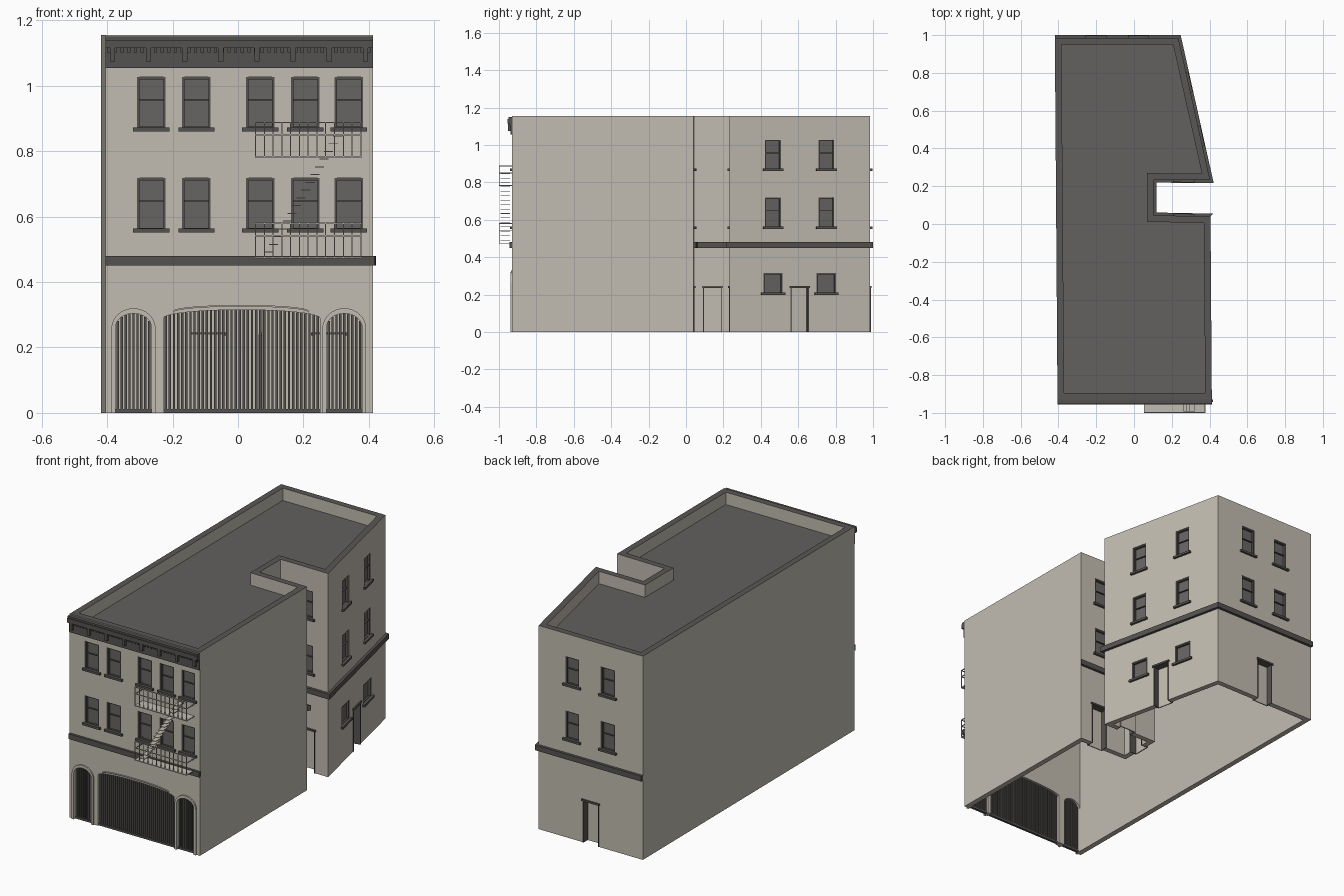
import bpy, bmesh, math
from mathutils import Matrix, Vector

cube = bpy.data.objects.get("Cube")
if cube:
    bpy.data.objects.remove(cube, do_unlink=True)


def material(name, rgb):
    m = bpy.data.materials.new(name)
    m.use_nodes = True
    m.diffuse_color = (*rgb, 1)
    m.node_tree.nodes["Principled BSDF"].inputs["Base Color"].default_value = (*rgb, 1)
    return m


WALL = material("warm stone", (0.54, 0.505, 0.44))
ROOF = material("roof grey", (0.122, 0.119, 0.113))
CAP = material("coping grey", (0.1, 0.097, 0.092))
TRIM = material("trim grey", (0.09, 0.086, 0.081))
GLASS = material("dull glass", (0.135, 0.131, 0.124))

parts = {}


def prism(part, pts, lo, hi, m=Matrix()):
    """Extrude a flat outline from lo to hi inside frame m."""
    if part not in parts:
        parts[part] = bmesh.new()
    bm = parts[part]
    a = [bm.verts.new(m @ Vector((x, y, lo))) for x, y in pts]
    b = [bm.verts.new(m @ Vector((x, y, hi))) for x, y in pts]
    faces = [bm.faces.new(a[::-1]), bm.faces.new(b)]
    for i in range(len(a)):
        j = (i + 1) % len(a)
        faces.append(bm.faces.new((a[i], a[j], b[j], b[i])))
    bmesh.ops.recalc_face_normals(bm, faces=faces)


def box(part, m, x0, x1, z0, z1, d0, d1):
    prism(part, [(x0, z0), (x1, z0), (x1, z1), (x0, z1)], d0, d1, m)


def finish(part, *mats):
    me = bpy.data.meshes.new(part)
    parts[part].to_mesh(me)
    parts[part].free()
    for m in mats:
        me.materials.append(m)
    ob = bpy.data.objects.new(part, me)
    bpy.context.collection.objects.link(ob)
    return ob


def inset(poly, d):
    """Offset a counter-clockwise outline inwards by d."""
    out = []
    for i, p in enumerate(poly):
        e1 = (p - poly[i - 1]).normalized()
        e2 = (poly[(i + 1) % len(poly)] - p).normalized()
        n1, n2 = Vector((-e1.y, e1.x)), Vector((-e2.y, e2.x))
        out.append(p + (n1 + n2) * d / (1 + n1.dot(n2)))
    return out


# Footprint, counter-clockwise from the street corner
P = [Vector(p) for p in ((-.405, -.93), (.412, -.93), (.405, .04), (.104, .046),
                         (.104, .234), (.403, .232), (.235, .985), (-.419, .985))]
FRONT, SOUTH, COURT, NORTH, SLANT, BACK = 0, 2, 3, 4, 5, 6


def wall_frame(i):
    """Local x along the wall, y up, z outwards."""
    u = (P[i + 1] - P[i]).normalized()
    return Matrix(((u.x, 0, u.y, P[i].x), (u.y, 0, -u.x, P[i].y),
                   (0, 1, 0, 0), (0, 0, 0, 1)))


def along(i, c):
    """Frame centred on world x (or y on the side walls) = c."""
    u = (P[i + 1] - P[i]).normalized()
    axis = 1 if i in (COURT, SLANT) else 0
    return wall_frame(i) @ Matrix.Translation(((c - P[i][axis]) / u[axis], 0, 0))


def window(i, c, z0, z1, w=.087, rail=True):
    m, h, f = along(i, c), w / 2, .007
    box("openings", m, -h, h, z0, z1, -.02, .02)
    box("window_glass", m, -h, h, z0, z1, -.021, -.016)
    for s in (-1, 1):
        box("window_frames", m, *sorted((s * h, s * (h - f))), z0, z1, -.018, -.003)
    for z in (z0, z1 - f):
        box("window_frames", m, -h, h, z, z + f, -.018, -.005)
    if rail:
        mid = z0 + (z1 - z0) * .55
        box("window_frames", m, -h, h, mid, mid + .004, -.018, -.008)
    box("window_sills", m, -h - .012, h + .012, z0 - .007, z0 + .005, -.018, .012)


def door(i, c, w=.1, top=.24):
    """Niche deeper than the wall, boxed in by its frame and panel."""
    m, h = along(i, c), w / 2
    box("openings", m, -h, h, -.02, top, -.04, .02)
    box("door_panels", m, -h, h, 0, top, -.042, -.036)
    for s in (-1, 1):
        box("door_frames", m, *sorted((s * h, s * (h - .005))), 0, top, -.04, .003)
    box("door_frames", m, -h - .006, h + .006, top - .004, top + .006, -.04, .008)


# Windows: two upper floors on every pierced wall
columns = [(FRONT, x) for x in (-.265, -.127, .068, .206, .339)]
columns += [(SLANT, .465), (SLANT, .75), (BACK, .024), (BACK, -.2), (SOUTH, .265), (NORTH, .265)]
for wall, c in columns:
    window(wall, c, .868, 1.027)
    window(wall, c, .558, .718)
for c in (.465, .75):
    window(SLANT, c, .205, .315, .106, False)
for wall, c in ((SLANT, .607), (BACK, -.093), (COURT, .141), (SOUTH, .28), (NORTH, .27)):
    door(wall, c)

# Street gates: arched openings, bars and mouldings
front = along(FRONT, 0)


def arch(x0, x1, spring, rise, bottom=0, n=20):
    c, r = (x0 + x1) / 2, (x1 - x0) / 2
    pts = [(x0, bottom)]
    for k in range(n + 1):
        t = math.pi * k / n
        pts.append((c - r * math.cos(t), spring + rise * math.sin(t)))
    return pts + [(x1, bottom)]


def gate(x0, x1, spring, rise, bars):
    prism("openings", arch(x0, x1, spring, rise, -.02), -.08, .02, front)
    c, r = (x0 + x1) / 2, (x1 - x0) / 2
    for k in range(bars):
        x = x0 + (x1 - x0) * (k + .5) / bars
        top = spring + rise * math.sqrt(1 - ((x - c) / r) ** 2)
        box("gate_bars", front, x - .0036, x + .0036, 0, top, -.018, -.01)
    box("gate_bars", front, x0, x1, 0, .012, -.02, -.006)


gate(-.227, .25, .29, .025, 38)
for x0, x1 in ((-.374, -.265), (.271, .379)):
    gate(x0, x1, .262, .042, 9)
    prism("arch_mouldings", arch(x0 - .013, x1 + .013, .257, .063)
          + arch(x0, x1, .262, .042)[::-1], -.002, .008, front)
prism("arch_mouldings", arch(-.198, .217, .312, .018, .308)
      + arch(-.195, .214, .308, .017, .307)[::-1], -.002, .006, front)

# Building shell: hollow and open underneath, sunken roof, openings cut through
prism("building", P, 0, 1.155)
prism("hollows", inset(P, .035), 1.085, 1.3)
prism("hollows", inset(P, .03), -.1, 1.06)
building = finish("building", WALL, ROOF, CAP)
bpy.context.view_layer.objects.active = building
for name in ("hollows", "openings"):
    cutter = finish(name)
    cutter.hide_render = True
    mod = building.modifiers.new(name, "BOOLEAN")
    mod.operation, mod.solver, mod.object = "DIFFERENCE", "EXACT", cutter
    bpy.ops.object.modifier_apply(modifier=mod.name)
    bpy.data.objects.remove(cutter, do_unlink=True)
for f in building.data.polygons:
    f.material_index = 0
    if f.normal.z > .9 and f.center.z > 1.07:
        f.material_index = 2 if f.center.z > 1.12 else 1

# Belt course on the street side and around the yard and back
outer = inset(P, -.015)
box("belt_course", front, -.405, .417, .45, .48, -.002, .013)
prism("belt_course", outer[2:7] + [P[7] + Vector((0, .015))] + P[2:][::-1], .45, .48)

# Cornice with dentils and brackets
for z0, z1, d in ((1.055, 1.12, .008), (1.115, 1.14, .025), (1.14, 1.15, .02)):
    box("cornice", front, -.405, .412, z0, z1, -.002, d)
for k in range(40):
    x = -.395 + k * .0204
    box("cornice", front, x - .005, x + .005, 1.102, 1.116, -.002, .015)
for k in range(8):
    x = -.384 + k * .1105
    box("cornice", front, x - .008, x + .008, 1.075, 1.118, -.002, .022)

# Fire escape: two railed landings and a flight of treads
L, R, OUT, T = .052, .378, .07, .004
for z in (.472, .78):
    box("fire_escape", front, L, R, z, z + .005, 0, OUT)
    for h in (.068, .106):
        box("fire_escape", front, L, R, z + h, z + h + T, OUT - T, OUT)
        for x in (L, R - T):
            box("fire_escape", front, x, x + T, z + h, z + h + T, 0, OUT)
    for k in range(13):
        x = L + (R - T - L) * k / 12
        box("fire_escape", front, x, x + .003, z, z + .108, OUT - T, OUT)
for k in range(16):
    x, z = .095 + .21 * k / 15, .49 + .355 * k / 15
    box("stair_treads", front, x - .014, x + .014, z, z + .003, .01, .063)

for part, mat in (("arch_mouldings", WALL), ("door_panels", WALL), ("fire_escape", WALL),
                  ("stair_treads", WALL), ("window_glass", GLASS), ("window_frames", TRIM),
                  ("window_sills", TRIM), ("door_frames", TRIM), ("belt_course", TRIM),
                  ("cornice", TRIM), ("gate_bars", TRIM)):
    finish(part, mat)
